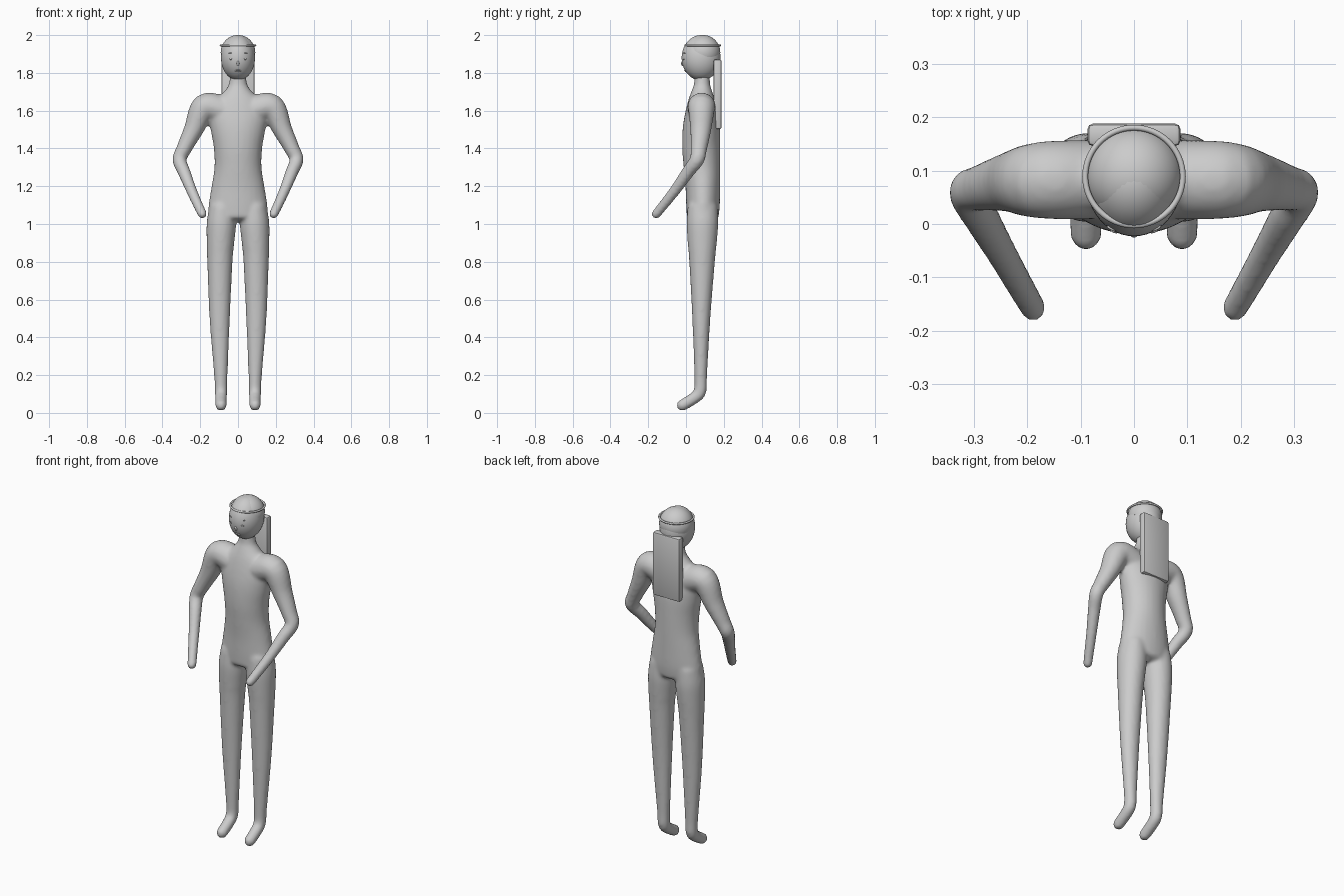
import bpy, bmesh, math
from mathutils import Vector, Matrix

if "Cube" in bpy.data.objects:
    bpy.data.objects.remove(bpy.data.objects["Cube"])


def finish(bm, name, angle=None):
    bmesh.ops.recalc_face_normals(bm, faces=bm.faces)
    me = bpy.data.meshes.new(name)
    bm.to_mesh(me)
    bm.free()
    ob = bpy.data.objects.new(name, me)
    bpy.context.collection.objects.link(ob)
    for p in me.polygons:
        p.use_smooth = True
    if angle:
        bpy.context.view_layer.objects.active = ob
        ob.select_set(True)
        bpy.ops.object.shade_smooth_by_angle(angle=math.radians(angle))
        ob.select_set(False)
    return ob


def spline(pts, steps=6):
    """Smooth interpolation through rows of (x, y, z, rx, ry)."""
    out = []
    for i in range(len(pts) - 1):
        p0, p1 = pts[max(i - 1, 0)], pts[i]
        p2, p3 = pts[i + 1], pts[min(i + 2, len(pts) - 1)]
        for s in range(steps):
            t = s / steps
            out.append([0.5 * (2 * b + (c - a) * t + (2 * a - 5 * b + 4 * c - d) * t * t
                               + (3 * b - a - 3 * c + d) * t ** 3)
                        for a, b, c, d in zip(p0, p1, p2, p3)])
    out.append(list(pts[-1]))
    return out


def limb(bm, pts, side=1, cap=None, n=28):
    """Elliptical tube with rounded ends along the path."""
    rows = spline(pts)
    c = [Vector((r[0] * side, r[1], r[2])) for r in rows]
    rings = []

    def ring(pos, t, a, b):
        v = (Vector((0, 1, 0)) - t * t.y).normalized()
        u = v.cross(t)
        rings.append([bm.verts.new(pos + u * a * math.cos(2 * math.pi * k / n)
                                   + v * b * math.sin(2 * math.pi * k / n)) for k in range(n)])

    last = len(rows) - 1
    t0, t1 = (c[1] - c[0]).normalized(), (c[last] - c[last - 1]).normalized()
    angs = [0.08, 0.3, 0.6, 0.85]
    for a in angs:
        r = rows[0]
        h, w = math.cos(a * math.pi / 2), math.sin(a * math.pi / 2)
        ring(c[0] - t0 * h * (cap or r[3]), t0, r[3] * w, r[4] * w)
    for i, r in enumerate(rows):
        t = (c[min(i + 1, last)] - c[max(i - 1, 0)]).normalized()
        ring(c[i], t, r[3], r[4])
    for a in reversed(angs):
        r = rows[-1]
        h, w = math.cos(a * math.pi / 2), math.sin(a * math.pi / 2)
        ring(c[last] + t1 * h * (cap or r[3]), t1, r[3] * w, r[4] * w)
    for A, B in zip(rings, rings[1:]):
        for k in range(n):
            bm.faces.new((A[k], A[(k + 1) % n], B[(k + 1) % n], B[k]))
    bm.faces.new(rings[0])
    bm.faces.new(rings[-1])


# body: torso, arms and legs fused into one smooth skin
torso = [(0, .085, 1.80, .042, .040), (0, .085, 1.74, .049, .043), (0, .084, 1.70, .075, .056),
         (0, .083, 1.65, .125, .072), (0, .082, 1.58, .155, .088), (0, .081, 1.50, .145, .099),
         (0, .081, 1.40, .128, .101), (0, .085, 1.30, .125, .097), (0, .089, 1.20, .140, .092),
         (0, .090, 1.10, .156, .089), (0, .088, 1.04, .158, .084)]
arm = [(.09, .083, 1.605, .075, .075), (.178, .082, 1.618, .070, .072), (.235, .078, 1.50, .052, .056),
       (.285, .068, 1.40, .041, .044), (.310, .058, 1.34, .037, .039), (.285, .010, 1.275, .034, .034),
       (.245, -.060, 1.175, .029, .029), (.189, -.158, 1.052, .025, .025)]
leg = [(.085, .088, 1.08, .070, .080), (.088, .087, 1.00, .078, .084), (.093, .086, .90, .073, .077),
       (.096, .085, .80, .067, .068), (.097, .081, .50, .054, .048), (.091, .078, .20, .036, .034),
       (.090, .074, .115, .033, .034), (.090, .045, .080, .032, .032), (.090, -.020, .040, .030, .031)]
bm = bmesh.new()
limb(bm, torso, cap=.03)
for s in (1, -1):
    limb(bm, arm, s)
    limb(bm, leg, s)
body = finish(bm, "body")
rm = body.modifiers.new("fuse", 'REMESH')
rm.mode = 'VOXEL'
rm.voxel_size = 0.009
rm.use_smooth_shade = True
sm = body.modifiers.new("soften", 'SMOOTH')
sm.factor = 0.5
sm.iterations = 10


def ball(name, loc, size, rot=(0, 0, 0), seg=16):
    bm = bmesh.new()
    bmesh.ops.create_uvsphere(bm, u_segments=seg, v_segments=seg // 2, radius=1)
    bmesh.ops.scale(bm, vec=size, verts=bm.verts)
    ob = finish(bm, name)
    ob.location, ob.rotation_euler = loc, rot
    return ob


# head
HC, HR = Vector((0, .08, 1.88)), Vector((.09, .103, .12))
ball("head", HC, HR, seg=48)


def face_y(x, z):
    return HC.y - HR.y * math.sqrt(1 - (x / HR.x) ** 2 - ((z - HC.z) / HR.z) ** 2)


# face details
for s in (1, -1):
    tilt = (0, 0, s * .45)
    ball("eyebrow", (s * .042, face_y(.042, 1.905), 1.905), (.010, .003, .0025), tilt)
    ball("eye", (s * .038, face_y(.038, 1.873), 1.873), (.008, .003, .004), tilt)
ball("nose", (0, face_y(0, 1.85) + .001, 1.85), (.007, .007, .014))
for z in (1.814, 1.808):
    ball("lip", (0, face_y(0, z) + .001, z), (.016, .005, .0035))

# hair cap: sphere trimmed by a plane that slopes down to the back
bm = bmesh.new()
bmesh.ops.create_uvsphere(bm, u_segments=48, v_segments=24, radius=.0915)
bmesh.ops.translate(bm, vec=(0, .09, 1.909), verts=bm.verts)
cut = bmesh.ops.bisect_plane(bm, geom=bm.verts[:] + bm.edges[:] + bm.faces[:], dist=1e-5,
                             plane_co=(0, .0, 1.935), plane_no=(0, -.45, -1), clear_outer=True)
bmesh.ops.holes_fill(bm, edges=[e for e in bm.edges if e.is_boundary])
finish(bm, "hair_cap", 40)

# headband ring
bpy.ops.mesh.primitive_torus_add(major_radius=.0915, minor_radius=.0055, major_segments=64,
                                 minor_segments=12, location=(0, .089, 1.946))
band = bpy.context.object
band.name = "headband"
bpy.ops.object.shade_smooth()
band.select_set(False)

# back panel
bm = bmesh.new()
bmesh.ops.create_cube(bm, size=1)
bmesh.ops.scale(bm, vec=(.174, .042, .37), verts=bm.verts)
bmesh.ops.translate(bm, vec=(0, .167, 1.687), verts=bm.verts)
bmesh.ops.bevel(bm, geom=bm.edges[:], offset=.01, segments=2, affect='EDGES', profile=.5)
finish(bm, "back_panel", 30)
